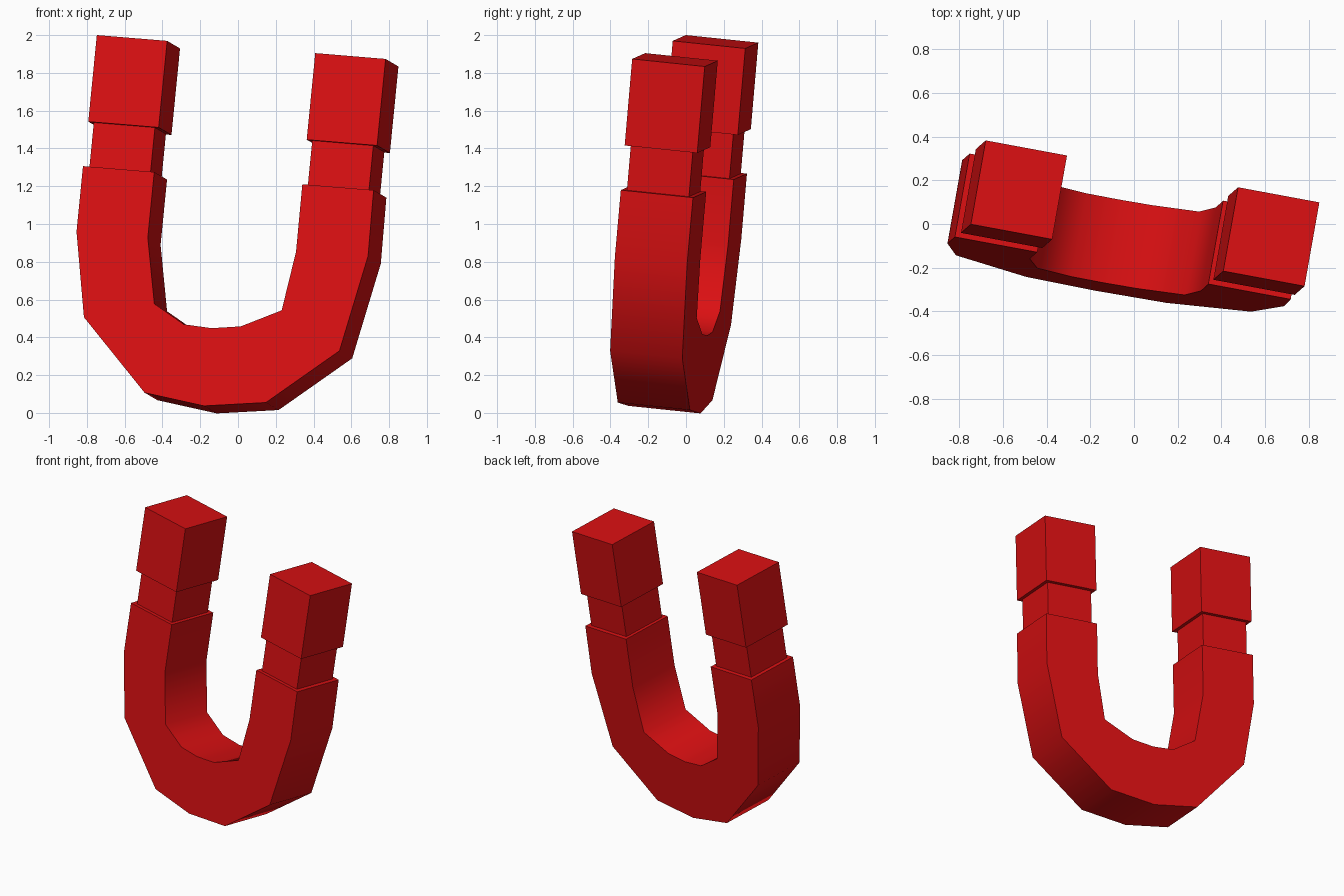
import bpy
import bmesh
import math
from mathutils import Matrix, Vector

cube = bpy.data.objects.get("Cube")
if cube:
    bpy.data.objects.remove(cube, do_unlink=True)

# Single red paint
red = bpy.data.materials.new("bright_red")
red.use_nodes = True
colour = (0.7, 0.005, 0.006, 1)
red.diffuse_color = colour
red.node_tree.nodes["Principled BSDF"].inputs["Base Color"].default_value = colour

# Tilted frame: u runs leg to leg, v front to back, w up the legs; w = 0 at the tips
u_axis = Vector((0.98, -0.182, -0.081)).normalized()
v_axis = Vector((0.097, 0.086, 0.99)).cross(u_axis).normalized()
w_axis = u_axis.cross(v_axis)
tilt = Matrix((u_axis, v_axis, w_axis)).transposed().to_4x4()
tilt.translation = (0.051, 0.049, 1.917)


def prism(name, outline, depth):
    """Extrude a u-w outline evenly about the middle plane, then tilt it."""
    bm = bmesh.new()
    front = bm.faces.new([bm.verts.new((u, -depth / 2, w)) for u, w in outline])
    back = bmesh.ops.extrude_face_region(bm, geom=[front], use_keep_orig=True)
    moved = [g for g in back["geom"] if isinstance(g, bmesh.types.BMVert)]
    bmesh.ops.translate(bm, verts=moved, vec=(0, depth, 0))
    bmesh.ops.recalc_face_normals(bm, faces=bm.faces)
    bm.transform(tilt)
    mesh = bpy.data.meshes.new(name)
    bm.to_mesh(mesh)
    bm.free()
    mesh.materials.append(red)
    obj = bpy.data.objects.new(name, mesh)
    bpy.context.collection.objects.link(obj)
    return obj


def block(name, centre, width, depth, bottom, top):
    a, b = centre - width / 2, centre + width / 2
    return prism(name, [(a, bottom), (b, bottom), (b, top), (a, top)], depth)


# U-shaped body
outer = [(-0.785, -0.7), (-0.785, -1.05), (-0.7, -1.5), (-0.335, -1.873),
         (-0.01, -1.917), (0.32, -1.872), (0.687, -1.566), (0.79, -1.052), (0.785, -0.7)]
inner = [(0.4, -0.7), (0.402, -1.06), (0.356, -1.377), (0.145, -1.48),
         (-0.01, -1.502), (-0.161, -1.494), (-0.33, -1.398), (-0.4, -1.05), (-0.4, -0.7)]
body = prism("curved_body", outer + inner, 0.39)
bpy.ops.object.select_all(action="DESELECT")
body.select_set(True)
bpy.context.view_layer.objects.active = body
bpy.ops.object.shade_smooth_by_angle(angle=math.radians(60))

# Narrow neck and square tip on each leg
for side, centre in (("right", -0.59), ("left", 0.59)):
    block(side + "_neck", centre, 0.33, 0.335, -0.72, -0.44)
    block(side + "_tip", centre, 0.38, 0.392, -0.462, 0)
